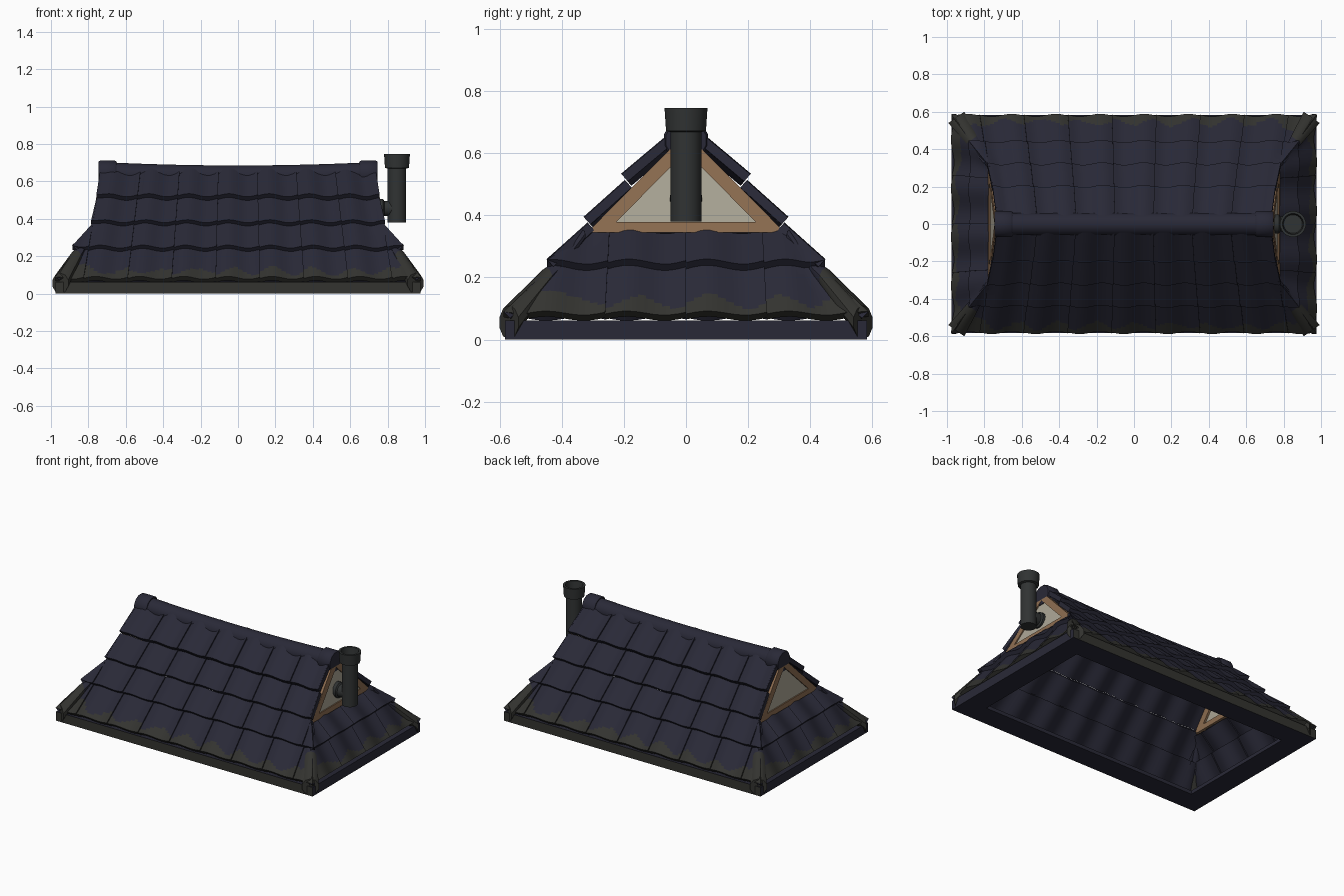
import bpy, bmesh, math
from mathutils import Vector, Matrix

if "Cube" in bpy.data.objects:
    bpy.data.objects.remove(bpy.data.objects["Cube"])


def mat(name, rgb):
    m = bpy.data.materials.new(name)
    m.diffuse_color = (*rgb, 1)
    m.use_nodes = True
    m.node_tree.nodes["Principled BSDF"].inputs["Base Color"].default_value = m.diffuse_color
    return m


NAVY = mat("navy_tile", (0.022, 0.022, 0.038))
MOSS = mat("dark_moss", (0.033, 0.033, 0.029))
IRON = mat("flue_iron", (0.030, 0.033, 0.033))
WOOD = mat("gable_wood", (0.27, 0.155, 0.082))
PLASTER = mat("pale_plaster", (0.42, 0.39, 0.31))


def finish(name, bm, mats, angle=35, fix=True):
    bmesh.ops.remove_doubles(bm, verts=bm.verts, dist=1e-5)
    if fix:
        bmesh.ops.recalc_face_normals(bm, faces=bm.faces)
    me = bpy.data.meshes.new(name)
    bm.to_mesh(me)
    bm.free()
    for m in mats:
        me.materials.append(m)
    for p in me.polygons:
        p.use_smooth = True
    me.set_sharp_from_angle(angle=math.radians(angle))
    ob = bpy.data.objects.new(name, me)
    bpy.context.collection.objects.link(ob)
    return ob


def loft(bm, rings, cap=True, mats=None, closed=False):
    vs = [[bm.verts.new(p) for p in r] for r in rings]
    n = len(vs[0])
    pairs = list(zip(vs, vs[1:])) + ([(vs[-1], vs[0])] if closed else [])
    for k, (a, b) in enumerate(pairs):
        for i in range(n):
            f = bm.faces.new((a[i], a[(i + 1) % n], b[(i + 1) % n], b[i]))
            f.material_index = mats[k] if mats else 0
    if cap:
        bm.faces.new(vs[0][::-1]).material_index = mats[0] if mats else 0
        bm.faces.new(vs[-1]).material_index = mats[-1] if mats else 0


def ring(c, r, a, b, n=16):
    c, a, b = Vector(c), Vector(a), Vector(b)
    return [c + r * (math.cos(t) * a + math.sin(t) * b)
            for t in (2 * math.pi * (i + .5) / n for i in range(n))]


# One course of wavy pantiles; lo/hi are (outward distance, height, half width)
def tile_course(name, lo, hi, turn, pitch, phase, mossy):
    bm = bmesh.new()
    nt, nf, thick, amp = (16 if mossy else 4), 10, 0.03, 0.013
    nd, nz = hi[1] - lo[1], lo[0] - hi[0]
    ln = math.hypot(nd, nz)
    nd, nz = nd / ln, nz / ln
    rot = Matrix.Rotation(turn, 3, 'Z')
    cols = [(j, k / nf) for j in range(-6, 6) for k in range(nf + 1)]
    top, under = [], []
    for i in range(nt + 1):
        t = i / nt
        d, z, w = (a + (b - a) * t for a, b in zip(lo, hi))
        s = pitch * (1 - 0.2 * z)
        rt, ru = [], []
        for j, f in cols:
            u = max(-w, min(w, (j + phase + f) * s))
            fade = min(1, (w - abs(u)) / 0.06)
            h = fade * (amp * (math.sin(2 * math.pi * f) - .6) + .009 * (f - .5))
            for r, o in ((rt, h), (ru, h - thick)):
                r.append(bm.verts.new(rot @ Vector((u, -(d + nd * o), z + nz * o))))
        top.append(rt)
        under.append(ru)

    def quad(vs, m):
        if max((a.co - b.co).length for a, b in ((vs[0], vs[1]), (vs[2], vs[3]))) > 1e-6:
            bm.faces.new(vs).material_index = m

    for c in range(len(cols) - 1):
        f, j = cols[c][1], cols[c][0]
        for i in range(nt):
            t = (i + .5) / nt
            u = abs(top[i][c].co.dot(rot @ Vector((1, 0, 0))))
            edge = lo[2] + (hi[2] - lo[2]) * t - u
            limit = .24 + .11 * math.sin(2 * math.pi * f + j) + .4 * max(0, 1 - edge / .16)
            m = 1 if mossy and t < limit else 0
            quad((top[i][c], top[i][c + 1], top[i + 1][c + 1], top[i + 1][c]), m)
            quad((under[i][c + 1], under[i][c], under[i + 1][c], under[i + 1][c + 1]), 0)
        quad((under[0][c], under[0][c + 1], top[0][c + 1], top[0][c]), int(mossy))
    for i in range(nt):
        for c, sgn in ((0, 1), (-1, -1)):
            vs = (top[i][c], top[i + 1][c], under[i + 1][c], under[i][c])
            bm.faces.new(vs[::sgn])
    finish(name, bm, [NAVY, MOSS], 40, False)


# Tile courses: four on front and back, two on the hipped sides
courses = [((.587, .09, .977), (.43, .24, .865)),
           ((.447, .257, .885), (.315, .375, .778)),
           ((.328, .393, .785), (.195, .512, .757)),
           ((.207, .532, .757), (.045, .668, .735))]
for side, turn in (("front", 0), ("back", math.pi)):
    for k, (lo, hi) in enumerate(courses):
        tile_course(f"{side}_tiles_{k + 1}", lo, hi, turn, .24, .5, k == 0)
hips = [((.977, .09, .587), (.865, .24, .43)),
        ((.885, .257, .447), (.772, .355, .325))]
for side, turn in (("right", math.pi / 2), ("left", -math.pi / 2)):
    for k, (lo, hi) in enumerate(hips):
        tile_course(f"{side}_tiles_{k + 1}", lo, hi, turn, .265, 0, k == 0)

# Eave frame under the lowest tiles, mossy on the long faces
bm = bmesh.new()
rings = []
for inset, z in ((0, 0), (0, .062), (.15, .025), (.15, 0)):
    x, y = .975 - inset, .583 - inset
    rings.append([Vector(p) for p in ((-x, -y, z), (x, -y, z), (x, y, z), (-x, y, z))])
loft(bm, rings, cap=False, closed=True)
for f in bm.faces:
    c = f.calc_center_median()
    f.material_index = int(abs(c.y) > .57)
finish("eave_frame", bm, [NAVY, MOSS])

# Rounded hip caps at the four corners
for sx in (-1, 1):
    for sy in (-1, 1):
        bm = bmesh.new()
        side = (.816 * sx, -.578 * sy, 0)
        path = [((.95, .57, .055), .055), ((.868, .45, .195), .036),
                ((.85, .425, .218), .03), ((.79, .335, .335), .02)]
        loft(bm, [ring((x * sx, y * sy, z), r, side, (0, 0, 1), 10)
                  for (x, y, z), r in path], mats=[1, 0, 0])
        finish("hip_cap", bm, [NAVY, MOSS], 40)

# Sagging ridge with a collar at each end
bm = bmesh.new()
loft(bm, [ring((x, 0, .625 + .017 * (x / .7) ** 2), .062, (0, 1, 0), (0, 0, 1), 12)
          for x in (i * .1 for i in range(-7, 8))])
finish("ridge", bm, [NAVY])
for sx in (-1, 1):
    bm = bmesh.new()
    loft(bm, [ring((sx * x, 0, .642), r, (0, 1, 0), (0, 0, 1), 12)
              for x, r in ((.65, .066), (.66, .073), (.735, .073), (.745, .066))])
    finish("ridge_collar", bm, [NAVY], 50)

# Gable ends: leaning wooden triangle frame with a plaster panel
for sx in (-1, 1):
    def tri(half, z0, z1, back):
        return [Vector((sx * (.779 - .13 * (z - .35) - back), y, z))
                for y, z in ((-half, z0), (half, z0), (0, z1))]
    bm = bmesh.new()
    loft(bm, [tri(.318, .345, .665, 0), tri(.225, .378, .605, 0),
              tri(.225, .378, .605, .03), tri(.318, .345, .665, .03)],
         cap=False, closed=True)
    finish("gable_frame", bm, [WOOD])
    bm = bmesh.new()
    loft(bm, [tri(.235, .373, .615, .008), tri(.235, .373, .615, .016)])
    finish("gable_panel", bm, [PLASTER])

# Flue pipe with hollow cap, and the elbow joining it to the gable
X, Y, Z = (1, 0, 0), (0, 1, 0), (0, 0, 1)
bm = bmesh.new()
loft(bm, [ring((.85, 0, z), r, X, Y, 20) for z, r in
          ((.38, .05), (.668, .05), (.672, .065), (.745, .07), (.745, .056), (.69, .05))])
finish("flue_pipe", bm, [IRON])
bm = bmesh.new()
loft(bm, [ring((x, 0, .455), r, Y, Z, 16) for x, r in
          ((.745, .052), (.775, .052), (.782, .042), (.84, .042))])
finish("flue_elbow", bm, [IRON])
